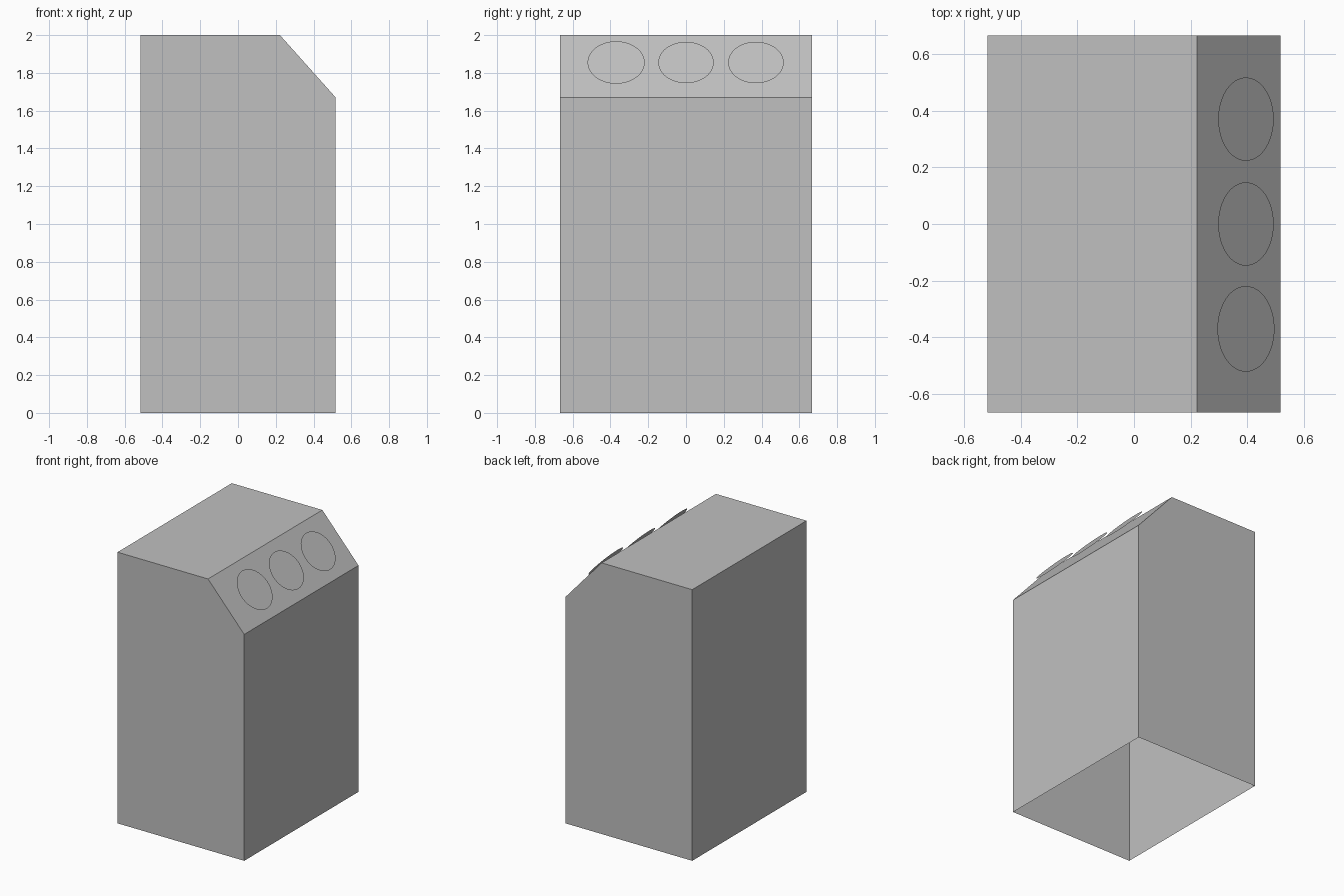
import bpy
import bmesh
from mathutils import Matrix, Vector

cube = bpy.data.objects.get("Cube")
if cube:
    bpy.data.objects.remove(cube, do_unlink=True)

# One flat grey for every part
grey = bpy.data.materials.new("light_grey")
grey.use_nodes = True
colour = (0.527, 0.527, 0.527, 1.0)
grey.diffuse_color = colour
grey.node_tree.nodes["Principled BSDF"].inputs["Base Color"].default_value = colour

HALF_X, HALF_Y, TOP = 0.517, 0.666, 2.0
SLOPE_X, SLOPE_Z = 0.222, 1.67


def add_object(name, bm):
    mesh = bpy.data.meshes.new(name)
    bm.to_mesh(mesh)
    bm.free()
    mesh.materials.append(grey)
    obj = bpy.data.objects.new(name, mesh)
    bpy.context.collection.objects.link(obj)
    return obj


# Cabinet: extruded side profile with a sloping panel, left open underneath
profile = [(-HALF_X, 0), (HALF_X, 0), (HALF_X, SLOPE_Z),
           (SLOPE_X, TOP), (-HALF_X, TOP)]
bm = bmesh.new()
front = bm.faces.new([bm.verts.new((x, -HALF_Y, z)) for x, z in profile])
back = bmesh.ops.extrude_face_region(bm, geom=[front], use_keep_orig=True)
bmesh.ops.translate(bm, vec=(0, 2 * HALF_Y, 0),
                    verts=[v for v in back["geom"] if isinstance(v, bmesh.types.BMVert)])
bmesh.ops.recalc_face_normals(bm, faces=bm.faces)
bottom = [f for f in bm.faces if f.calc_center_median().z < 0.01]
bmesh.ops.delete(bm, geom=bottom, context="FACES_ONLY")
add_object("cabinet", bm)

# Three flat round plates hovering just off the sloping panel
normal = Vector((TOP - SLOPE_Z, 0, HALF_X - SLOPE_X)).normalized()
tilt = normal.to_track_quat("Z", "Y").to_matrix().to_4x4()
for name, y, radius in (("front_dial", -0.37, 0.151),
                        ("middle_dial", 0.0, 0.147),
                        ("back_dial", 0.37, 0.147)):
    bm = bmesh.new()
    bmesh.ops.create_circle(bm, cap_ends=True, segments=48, radius=radius,
                            matrix=Matrix.Translation((0.395, y, 1.855)) @ tilt)
    add_object(name, bm)
